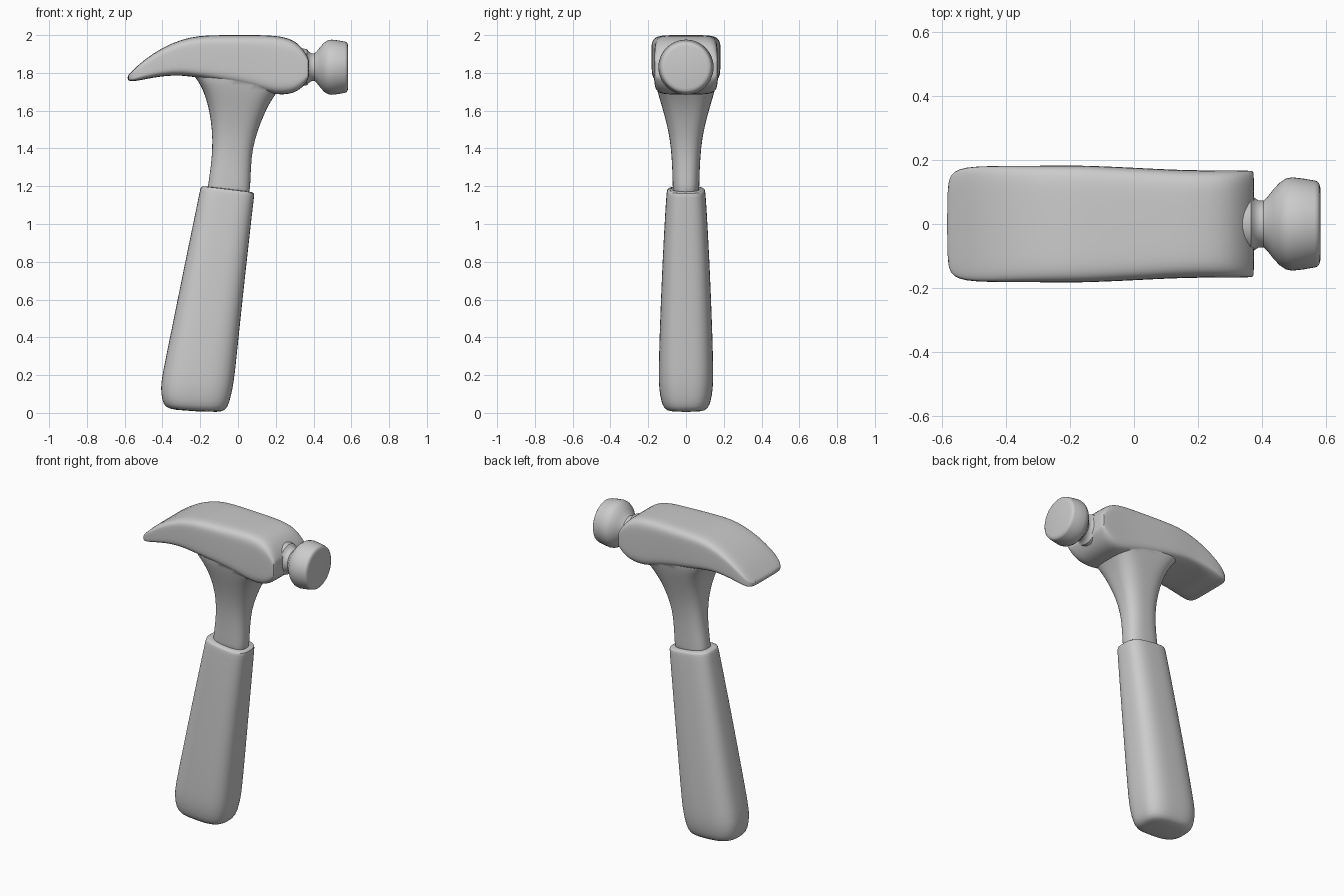
import bpy, bmesh, math


def finish(bm, name, levels=0):
    bmesh.ops.recalc_face_normals(bm, faces=bm.faces)
    mesh = bpy.data.meshes.new(name)
    bm.to_mesh(mesh)
    bm.free()
    obj = bpy.data.objects.new(name, mesh)
    bpy.context.collection.objects.link(obj)
    if levels:
        mod = obj.modifiers.new("Smooth", 'SUBSURF')
        mod.levels = mod.render_levels = levels
    return obj


def superpow(v, n):
    return math.copysign(abs(v) ** (2 / n), v)


def skin(bm, rings):
    n = len(rings[0])
    for a, b in zip(rings, rings[1:]):
        for i in range(n):
            j = (i + 1) % n
            bm.faces.new((a[i], a[j], b[j], b[i]))
    bm.faces.new(rings[0])
    bm.faces.new(rings[-1])


def loft(name, axis, sections, count=40):
    """Sections: station, low, high, half width in y, squareness, slope."""
    bm = bmesh.new()
    rings = []
    for t, lo, hi, w, n, slope in sections:
        ring = []
        for i in range(count):
            a = 2 * math.pi * (i + 0.5) / count
            d = (hi - lo) / 2 * superpow(math.cos(a), n)
            y = w * superpow(math.sin(a), n)
            u, s = (lo + hi) / 2 + d, t + slope * d
            ring.append(bm.verts.new((u, y, s) if axis == 'z' else (s, y, u)))
        rings.append(ring)
    skin(bm, rings)
    return finish(bm, name, 1)


def turned_x(name, profile, z, count=48):
    bm = bmesh.new()
    rings = [[bm.verts.new((x, r * math.cos(2 * math.pi * i / count),
                            z + r * math.sin(2 * math.pi * i / count)))
              for i in range(count)] for x, r in profile]
    skin(bm, rings)
    return finish(bm, name)


def shade(obj, angle):
    bpy.ops.object.select_all(action='DESELECT')
    obj.select_set(True)
    bpy.context.view_layer.objects.active = obj
    bpy.ops.object.shade_smooth_by_angle(angle=math.radians(angle))


# Grip: leaning, tapering rubber sleeve
grip = loft("grip", 'z', [
    (0.008, -0.34, -0.10, 0.085, 3, -0.05),
    (0.022, -0.385, -0.065, 0.115, 3, -0.05),
    (0.06, -0.402, -0.045, 0.132, 3, -0.03),
    (0.13, -0.41, -0.028, 0.143, 3, 0),
    (0.20, -0.402, -0.017, 0.145, 3, 0),
    (0.40, -0.36, 0.003, 0.141, 3, 0),
    (0.80, -0.278, 0.045, 0.125, 3, -0.05),
    (1.10, -0.214, 0.078, 0.108, 3, -0.1),
    (1.165, -0.201, 0.086, 0.103, 3, -0.12),
    (1.18, -0.196, 0.086, 0.10, 3, -0.12),
    (1.187, -0.185, 0.075, 0.09, 3, -0.12)])

# Neck: flares upward into the sides of the head
neck = loft("neck", 'z', [
    (1.12, -0.168, 0.06, 0.07, 2.6, 0),
    (1.20, -0.16, 0.065, 0.07, 2.6, 0),
    (1.30, -0.144, 0.068, 0.073, 2.6, 0),
    (1.40, -0.135, 0.077, 0.079, 2.6, 0),
    (1.50, -0.137, 0.105, 0.094, 2.7, 0),
    (1.60, -0.152, 0.146, 0.121, 3, 0),
    (1.66, -0.168, 0.18, 0.139, 3.4, 0),
    (1.71, -0.186, 0.215, 0.153, 4, 0),
    (1.76, -0.212, 0.25, 0.165, 5, 0),
    (1.80, -0.25, 0.26, 0.166, 5, 0),
    (1.86, -0.25, 0.26, 0.15, 5, 0)])

# Head: long block curving down into the claw
head = loft("head", 'x', [
    (-0.585, 1.764, 1.783, 0.125, 4, 0),
    (-0.573, 1.756, 1.797, 0.155, 5, 0),
    (-0.55, 1.755, 1.82, 0.172, 6, 0),
    (-0.50, 1.765, 1.868, 0.181, 6, 0),
    (-0.40, 1.784, 1.935, 0.182, 6, 0),
    (-0.30, 1.788, 1.977, 0.182, 6, 0),
    (-0.21, 1.775, 1.997, 0.184, 6, 0),
    (-0.10, 1.755, 2.0, 0.181, 6, 0),
    (0.02, 1.735, 2.0, 0.175, 6, 0),
    (0.12, 1.705, 2.0, 0.17, 6, 0),
    (0.20, 1.684, 1.997, 0.168, 6, 0),
    (0.27, 1.686, 1.984, 0.168, 6, 0),
    (0.32, 1.705, 1.955, 0.168, 6, 0),
    (0.355, 1.74, 1.912, 0.167, 6, 0),
    (0.372, 1.765, 1.88, 0.166, 6, 0),
    (0.376, 1.78, 1.865, 0.162, 6, 0)])

# Join the neck to the head as one forged piece
union = head.modifiers.new("Join neck", 'BOOLEAN')
union.operation = 'UNION'
union.solver = 'EXACT'
union.object = neck
dg = bpy.context.evaluated_depsgraph_get()
joined = bpy.data.meshes.new_from_object(head.evaluated_get(dg))
head.modifiers.clear()
head.data = joined
head.name = "head_and_neck"
bpy.data.objects.remove(neck)

# Striking face: turned knob on a narrow throat
face = turned_x("striking_face", [
    (0.34, 0.10), (0.366, 0.095), (0.375, 0.083), (0.39, 0.073), (0.405, 0.073),
    (0.418, 0.085), (0.435, 0.107), (0.455, 0.129), (0.475, 0.142),
    (0.495, 0.146), (0.53, 0.142), (0.565, 0.136), (0.574, 0.133),
    (0.58, 0.125), (0.583, 0.112)], 1.83)

for part, angle in ((grip, 50), (head, 40), (face, 35)):
    shade(part, angle)
